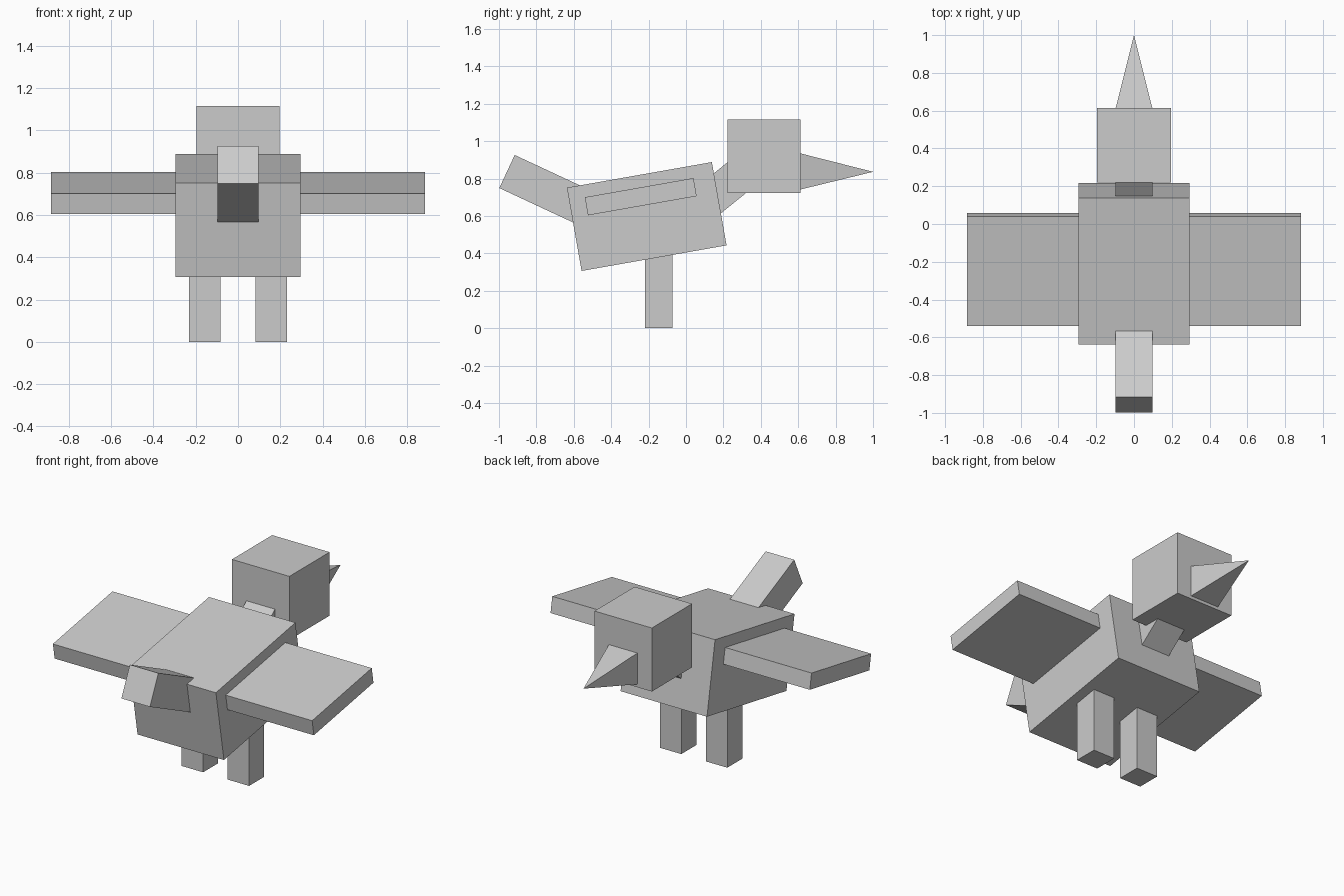
import bpy, bmesh
from math import radians
from mathutils import Matrix

if "Cube" in bpy.data.objects:
    bpy.data.objects.remove(bpy.data.objects["Cube"])


def finish(name, bm):
    bmesh.ops.recalc_face_normals(bm, faces=bm.faces)
    mesh = bpy.data.meshes.new(name)
    bm.to_mesh(mesh)
    bm.free()
    obj = bpy.data.objects.new(name, mesh)
    bpy.context.collection.objects.link(obj)
    return obj


def box(name, center, size, tilt=0):
    """Box of the given size, pitched about x by tilt degrees."""
    bm = bmesh.new()
    matrix = (Matrix.Translation(center) @ Matrix.Rotation(radians(tilt), 4, 'X')
              @ Matrix.Diagonal((*size, 1)))
    bmesh.ops.create_cube(bm, size=1, matrix=matrix)
    return finish(name, bm)


# Body, neck, head and tail along the centre line
box("body", (0, -0.21, 0.597), (0.59, 0.787, 0.452), 10)
box("neck", (0, 0.2, 0.747), (0.195, 0.39, 0.19), 39)
box("head", (0, 0.417, 0.919), (0.392, 0.392, 0.392))
box("tail", (0, -0.735, 0.734), (0.195, 0.49, 0.195), -25)

# Beak: square pyramid pointing along +y
bm = bmesh.new()
base = [bm.verts.new((x, 0.61, 0.838 + z))
        for x, z in ((-0.098, -0.097), (0.098, -0.097), (0.098, 0.097), (-0.098, 0.097))]
tip = bm.verts.new((0, 1.0, 0.836))
bm.faces.new(base)
for i in range(4):
    bm.faces.new((base[i], base[(i + 1) % 4], tip))
finish("beak", bm)

# Wings and legs on both sides
for side, s in (("left", -1), ("right", 1)):
    box(side + "_wing", (s * 0.59, -0.242, 0.703), (0.59, 0.59, 0.098), 10)
    box(side + "_leg", (s * 0.157, -0.147, 0.245), (0.147, 0.147, 0.49))
